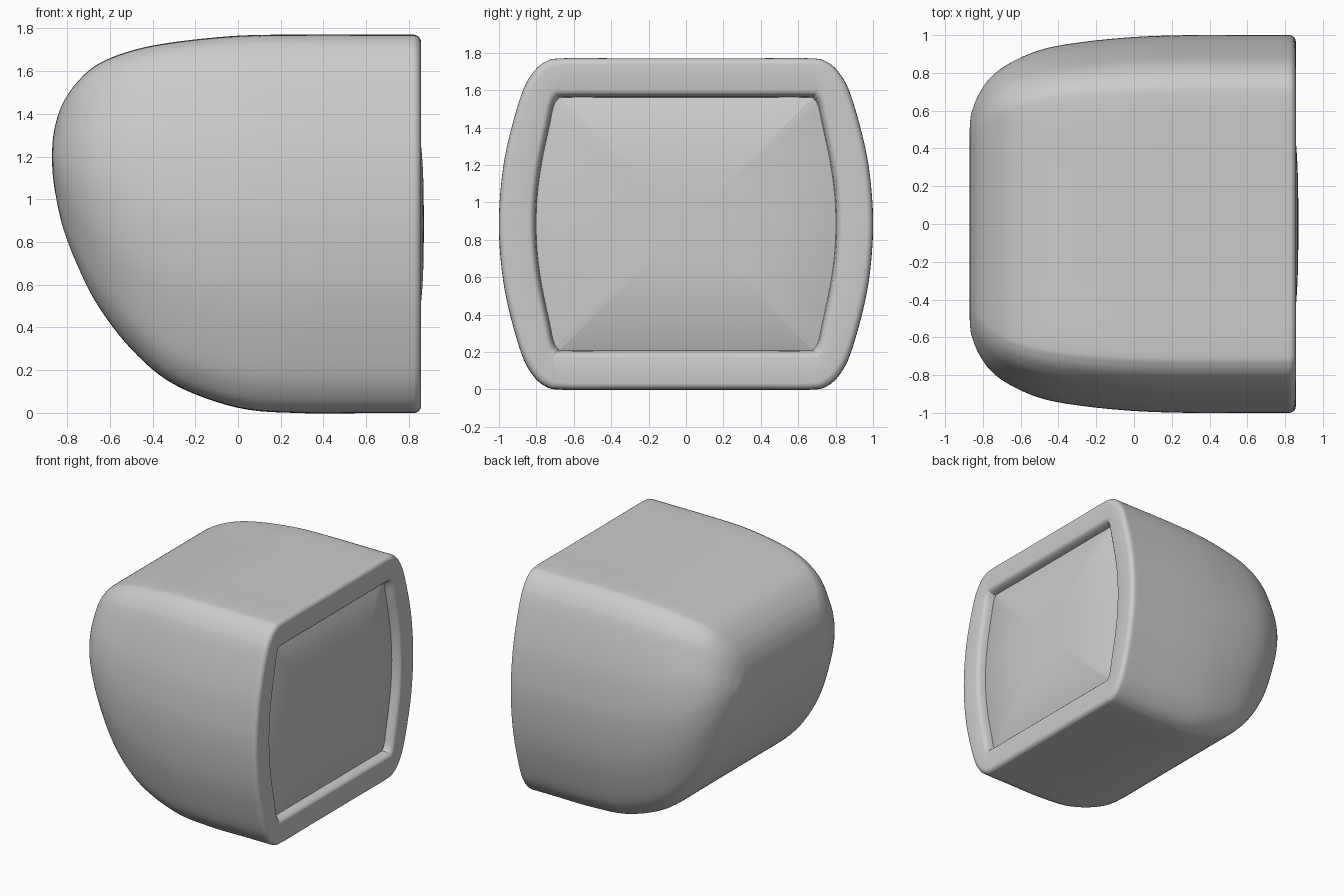
import bpy, bmesh, math

if "Cube" in bpy.data.objects:
    bpy.data.objects.remove(bpy.data.objects["Cube"])

ZC = 0.885  # height of the screen centre


def catmull(pts, steps, closed):
    """Smooth curve through points of any dimension."""
    n, out = len(pts), []
    for i in range(n if closed else n - 1):
        if closed:
            p = [pts[(i + k) % n] for k in (-1, 0, 1, 2)]
        else:
            p = [pts[min(max(i + k, 0), n - 1)] for k in (-1, 0, 1, 2)]
        for s in range(steps):
            t = s / steps
            out.append(tuple(
                0.5 * (2 * b + (c - a) * t + (2 * a - 5 * b + 4 * c - d) * t * t
                       + (3 * b - a - 3 * c + d) * t ** 3)
                for a, b, c, d in zip(*p)))
    if not closed:
        out.append(pts[-1])
    return out


def outline(quarter):
    """Mirror a quarter outline into a closed smooth loop."""
    right = quarter + [(y, -z) for y, z in quarter[-2::-1]]
    left = [(-y, z) for y, z in right[-2:0:-1]]
    return catmull(right + left, 6, True)


def loft(name, rings):
    bm = bmesh.new()
    loops = [[bm.verts.new(co) for co in r] for r in rings]
    n = len(loops[0])
    for a, b in zip(loops, loops[1:]):
        for i in range(n):
            j = (i + 1) % n
            bm.faces.new((a[i], a[j], b[j], b[i]))
    bmesh.ops.remove_doubles(bm, verts=bm.verts, dist=0.0002)
    bmesh.ops.recalc_face_normals(bm, faces=bm.faces)
    # open shells: make the front-facing surface look toward +x
    bm.faces.ensure_lookup_table()
    front = [f for f in bm.faces if abs(f.normal.x) > 0.95 and f.calc_center_median().x > 0.84]
    if sum(f.normal.x * f.calc_area() for f in front) < 0:
        bmesh.ops.reverse_faces(bm, faces=bm.faces)
    me = bpy.data.meshes.new(name)
    bm.to_mesh(me)
    bm.free()
    ob = bpy.data.objects.new(name, me)
    bpy.context.collection.objects.link(ob)
    bpy.ops.object.select_all(action='DESELECT')
    ob.select_set(True)
    bpy.context.view_layer.objects.active = ob
    bpy.ops.object.shade_smooth_by_angle(angle=math.radians(40))
    return ob


outer = outline([(0, 1), (.35, 1), (.66, 1), (.75, .98), (.82, .91),
                 (.88, .78), (.95, .5), (.985, .27), (1, 0)])
inner = outline([(0, 1), (.42, 1), (.80, 1), (.855, .985), (.885, .92),
                 (.91, .78), (.96, .5), (.99, .25), (1, 0)])


def ring(shape, x, top, bottom, width):
    mid, half = (top + bottom) / 2, (top - bottom) / 2
    return [(x, y * width, mid + z * half) for y, z in shape]


# housing: stations of x, top, bottom, half width from the tail to the front
stations = [(-.872, 1.2, 1.2, .45), (-.866, 1.29, 1.10, .56), (-.85, 1.37, 1.0, .62),
            (-.82, 1.45, .87, .69), (-.76, 1.54, .71, .775), (-.66, 1.63, .51, .85),
            (-.5, 1.695, .30, .92), (-.3, 1.735, .135, .96), (0, 1.765, .025, .99),
            (.3, 1.77, 0, 1), (.6, 1.77, 0, 1), (.82, 1.77, 0, 1)]
rings = [ring(outer, *s) for s in catmull(stations, 6, False)]

# rounded front edge
for k in range(1, 7):
    a = k / 6 * math.pi / 2
    d = 0.035 * (1 - math.cos(a))
    rings.append(ring(outer, .82 + .037 * math.sin(a), 1.77 - d, d, 1 - d))

# flat bezel and recessed inner wall
for x, w, h in [(.857, .84, .715), (.854, .828, .703), (.845, .818, .693),
                (.825, .807, .682), (.78, .80, .675)]:
    rings.append(ring(inner, x, ZC + h, ZC - h, w))
loft("housing", rings)

# bulged screen
screen = []
for k in range(21):
    t = 1 - k / 20
    screen.append(ring(inner, .87 - .08 * t ** 3, ZC + .677 * t, ZC - .677 * t, .802 * t))
loft("screen", screen)
